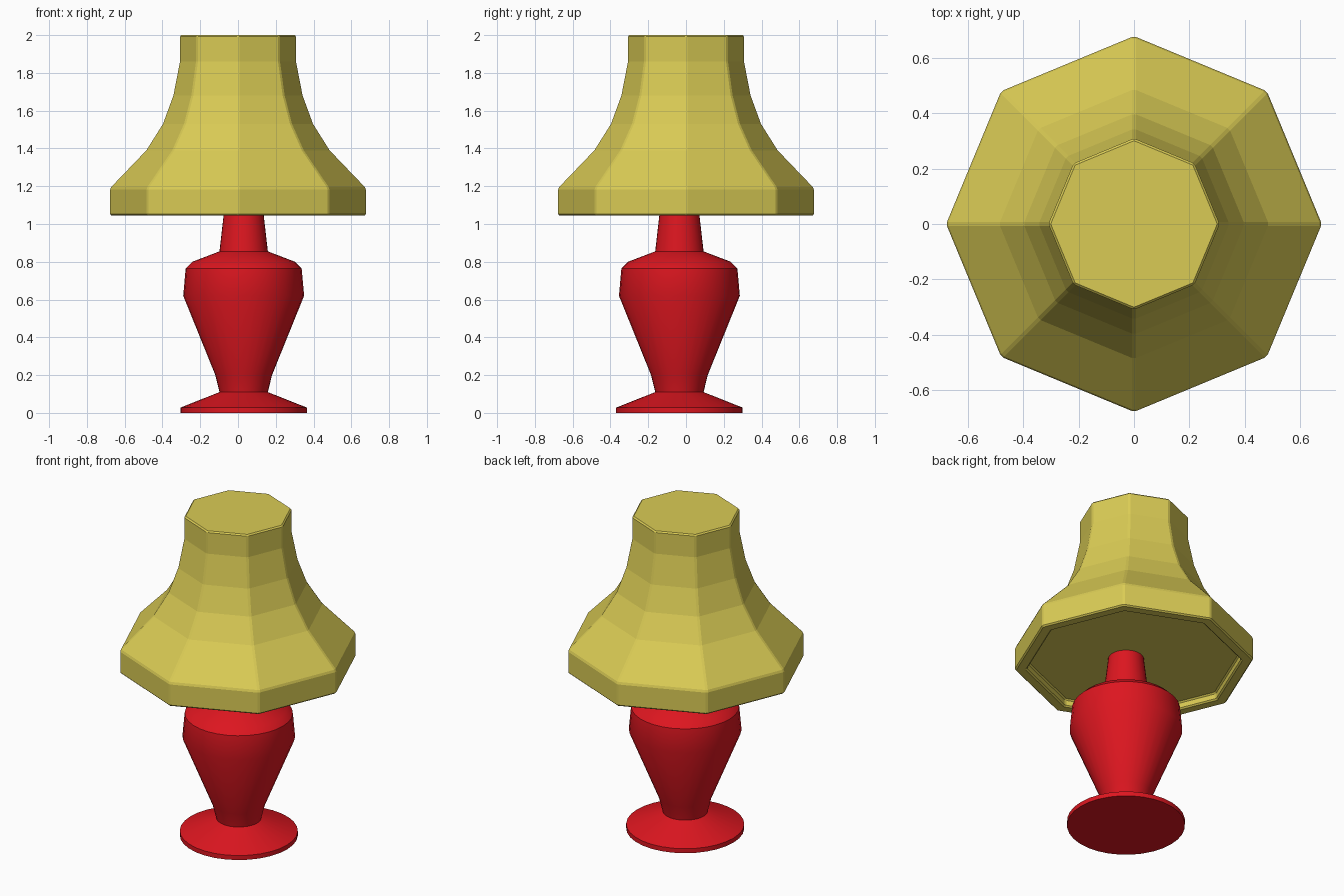
import bpy, bmesh
from math import cos, sin, tau, radians

if "Cube" in bpy.data.objects:
    bpy.data.objects.remove(bpy.data.objects["Cube"])


def material(name, rgb):
    m = bpy.data.materials.new(name)
    m.diffuse_color = (*rgb, 1)
    m.use_nodes = True
    m.node_tree.nodes["Principled BSDF"].inputs["Base Color"].default_value = m.diffuse_color
    return m


def lathe(name, profile, sides, centre, mat):
    """Closed solid of revolution from (radius, z) points, capped at both ends."""
    bm = bmesh.new()
    rings = [[bm.verts.new((centre[0] + r * cos(tau * i / sides),
                            centre[1] + r * sin(tau * i / sides), z))
              for i in range(sides)] for r, z in profile]
    for a, b in zip(rings, rings[1:]):
        for i in range(sides):
            j = (i + 1) % sides
            bm.faces.new((a[i], a[j], b[j], b[i]))
    bm.faces.new(rings[0][::-1])
    bm.faces.new(rings[-1])
    bmesh.ops.recalc_face_normals(bm, faces=bm.faces)
    me = bpy.data.meshes.new(name)
    bm.to_mesh(me)
    bm.free()
    me.materials.append(mat)
    ob = bpy.data.objects.new(name, me)
    bpy.context.collection.objects.link(ob)
    return ob


def smooth(ob, angle):
    bpy.ops.object.select_all(action='DESELECT')
    ob.select_set(True)
    bpy.context.view_layer.objects.active = ob
    bpy.ops.object.shade_smooth_by_angle(angle=radians(angle))


red = material("red_glaze", (0.72, 0.008, 0.014))
yellow = material("yellow_fabric", (0.70, 0.60, 0.09))

# Turned base, slightly off the shade's axis
base = lathe("lamp_base", [
    (0.335, 0.0), (0.335, 0.028), (0.128, 0.11), (0.15, 0.20),
    (0.32, 0.62), (0.307, 0.765), (0.272, 0.80), (0.128, 0.855),
    (0.10, 1.10)], 32, (0.03, -0.035), red)
smooth(base, 35)

# Eight-sided flared shade with a shallow recess underneath
shade = lathe("lamp_shade", [
    (0.605, 1.09), (0.61, 1.045), (0.68, 1.045), (0.68, 1.19),
    (0.488, 1.39), (0.40, 1.53), (0.345, 1.68), (0.31, 1.86),
    (0.31, 2.0)], 8, (0, 0), yellow)
bevel = shade.modifiers.new("soft_edges", 'BEVEL')
bevel.width = 0.008
bevel.segments = 1
bevel.limit_method = 'ANGLE'
bevel.angle_limit = radians(30)
